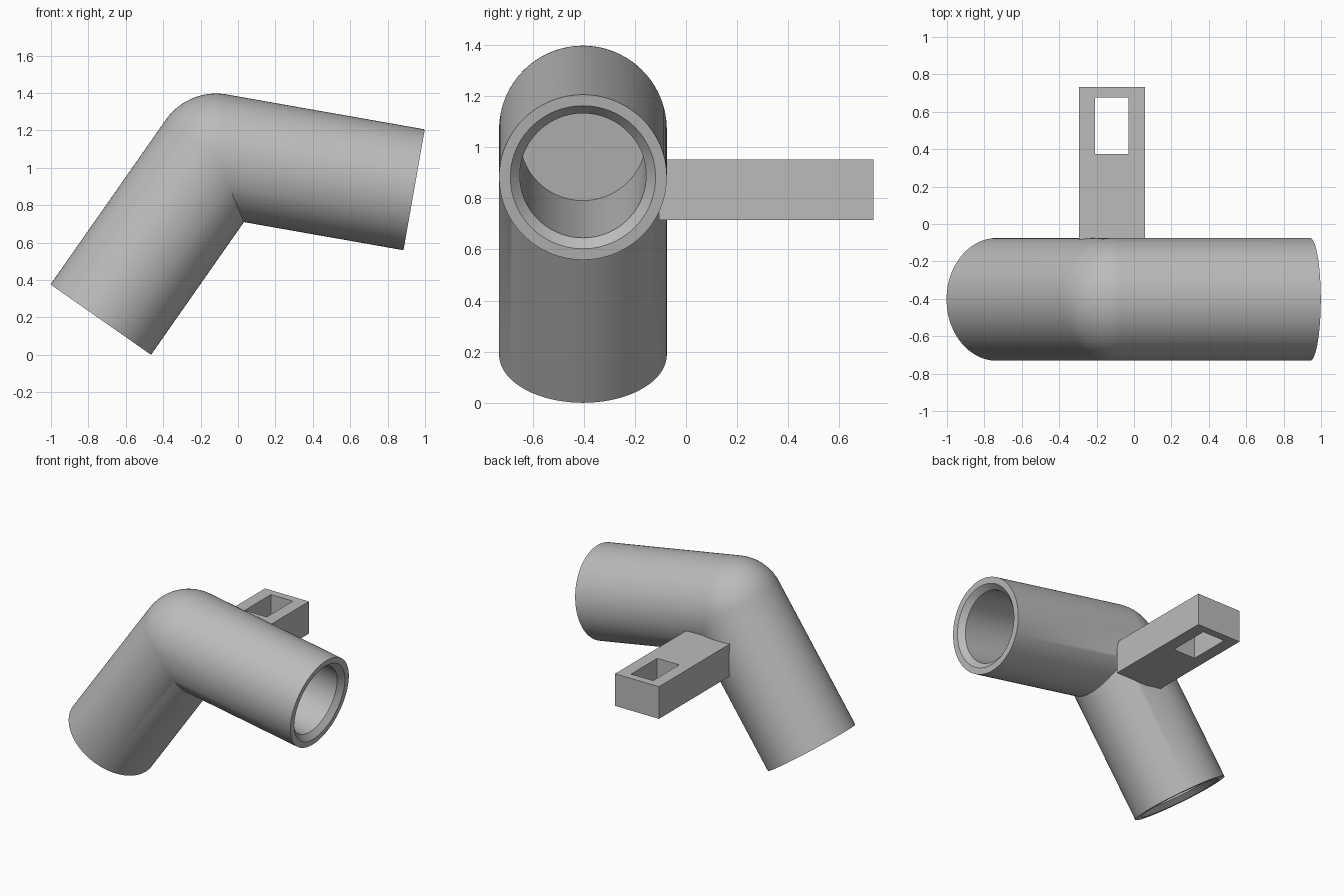
import bpy, bmesh
from math import cos, sin, pi, radians
from mathutils import Matrix, Vector

cube = bpy.data.objects.get("Cube")
if cube:
    bpy.data.objects.remove(cube, do_unlink=True)

# Single plain grey
GREY = (0.5, 0.5, 0.5, 1)
grey = bpy.data.materials.new("plain_grey")
grey.use_nodes = True
grey.diffuse_color = GREY
grey.node_tree.nodes["Principled BSDF"].inputs["Base Color"].default_value = GREY

RADIUS, BORE, CHAMFER, LENGTH = 0.328, 0.247, 0.037, 1.075
BLIND = 0.2                       # bore floor, measured from the bend centre
HALF_BEND = radians(32.5)
SEGMENTS = 96
ORIGIN = Vector((0, 0, 0))


def spin_profile(bm, points, axis, angle, steps):
    """Revolve an open chain of points about an axis through the bend centre."""
    verts = [bm.verts.new(p) for p in points]
    edges = [bm.edges.new(pair) for pair in zip(verts, verts[1:])]
    bmesh.ops.spin(bm, geom=verts + edges, cent=ORIGIN, axis=axis,
                   angle=angle, steps=steps)


# Bent pipe: one arm plus half of the rounded corner, mirrored at the mitre
bm = bmesh.new()
arm = Vector((cos(HALF_BEND), 0, -sin(HALF_BEND)))
side = Vector((0, 1, 0))
profile = [(0, BLIND), (BORE, BLIND), (BORE, LENGTH - CHAMFER),
           (BORE + CHAMFER, LENGTH), (RADIUS, LENGTH), (RADIUS, 0)]
spin_profile(bm, [side * r + arm * s for r, s in profile], arm, 2 * pi, SEGMENTS)
bmesh.ops.remove_doubles(bm, verts=bm.verts[:], dist=0.0001)
bmesh.ops.bisect_plane(bm, geom=bm.verts[:] + bm.edges[:] + bm.faces[:],
                       dist=0.00001, plane_co=ORIGIN, plane_no=(1, 0, 0),
                       clear_inner=True)

# Rounded corner: a wedge of a ball from the arm to the mitre plane
up = Vector((sin(HALF_BEND), 0, cos(HALF_BEND)))
half = SEGMENTS // 2
arc = [(side * cos(pi * i / half) + up * sin(pi * i / half)) * RADIUS
       for i in range(half + 1)]
spin_profile(bm, arc, -side, HALF_BEND, 12)
bmesh.ops.mirror(bm, geom=bm.verts[:] + bm.edges[:] + bm.faces[:],
                 matrix=Matrix.Identity(4), merge_dist=0.0001, axis='X')
bmesh.ops.remove_doubles(bm, verts=bm.verts[:], dist=0.0002)
bmesh.ops.recalc_face_normals(bm, faces=bm.faces[:])

mesh = bpy.data.meshes.new("bent_pipe")
bm.to_mesh(mesh)
bm.free()
mesh.materials.append(grey)
mesh.shade_smooth()
mesh.set_sharp_from_angle(angle=radians(30))
pipe = bpy.data.objects.new("bent_pipe", mesh)
pipe.location = (-0.117, -0.403, 1.069)
pipe.rotation_euler.y = radians(-22.5)
bpy.context.collection.objects.link(pipe)

# Mounting lug: extruded outline with a rectangular slot through it
outline = bpy.data.curves.new("mounting_lug", 'CURVE')
outline.dimensions = '2D'
outline.fill_mode = 'BOTH'
outline.extrude = 0.1175
for x0, x1, y0, y1 in [(-0.295, 0.06, -0.105, 0.733), (-0.208, -0.03, 0.375, 0.677)]:
    spline = outline.splines.new('POLY')
    spline.points.add(3)
    for point, (x, y) in zip(spline.points, [(x0, y0), (x1, y0), (x1, y1), (x0, y1)]):
        point.co = (x, y, 0, 1)
    spline.use_cyclic_u = True
outline.materials.append(grey)
lug = bpy.data.objects.new("mounting_lug", outline)
lug.location.z = 0.8335
bpy.context.collection.objects.link(lug)

# Turn the lug into a flat-shaded mesh
bpy.ops.object.select_all(action='DESELECT')
lug.select_set(True)
bpy.context.view_layer.objects.active = lug
bpy.ops.object.convert(target='MESH')
bpy.ops.object.shade_flat()
